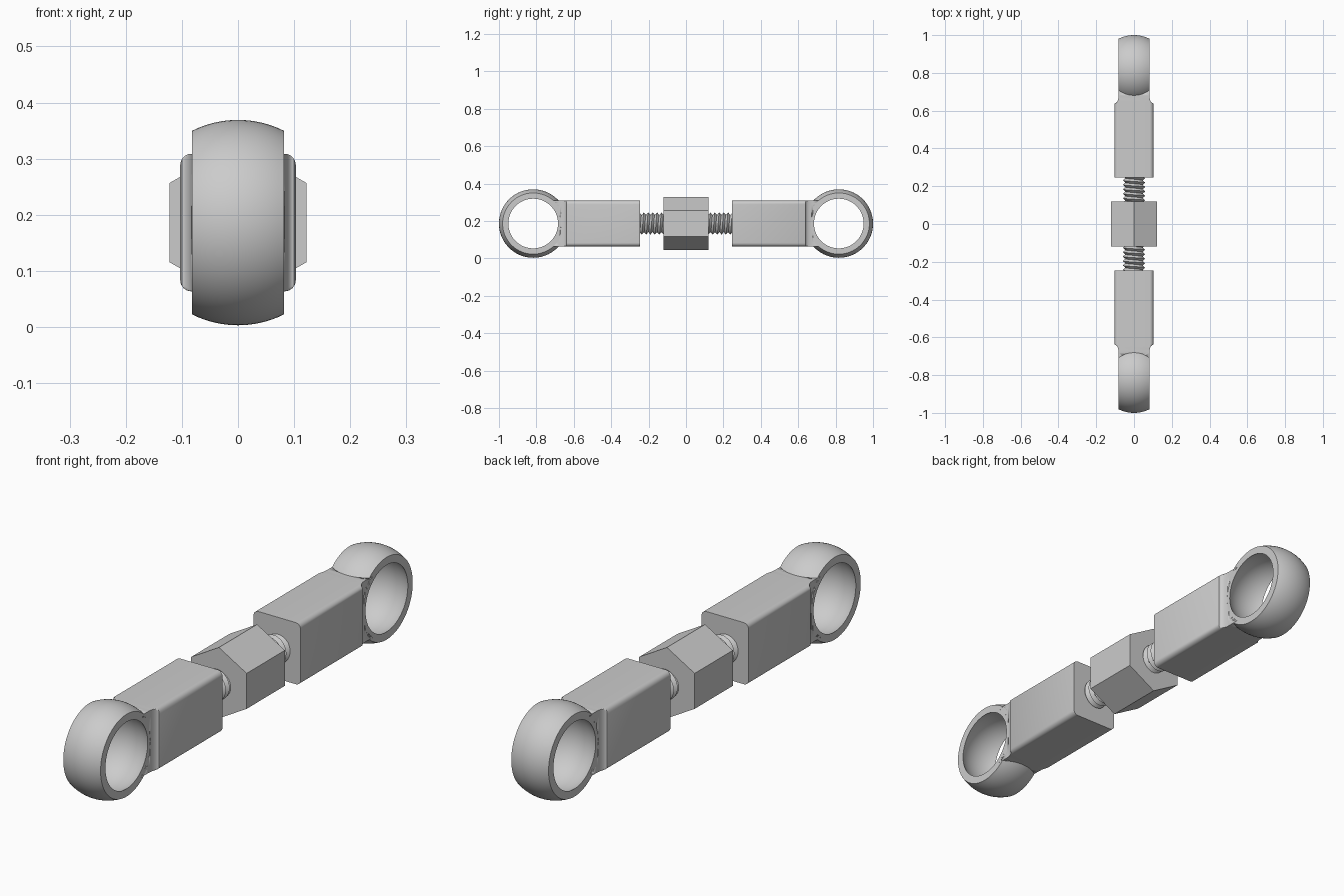
import bpy, bmesh, math
from mathutils import Matrix, Vector

cube = bpy.data.objects.get("Cube")
if cube:
    bpy.data.objects.remove(cube, do_unlink=True)

MID = 0.186          # height of the long axis
EYE_Y = 0.817        # distance of each eye from the middle
BALL = 0.183         # outer radius of the eye
HALF = 0.082         # half width of the eye and neck
BORE = 0.156         # radius of the concave seat

steel = bpy.data.materials.new("steel_grey")
steel.use_nodes = True
colour = (0.6, 0.6, 0.6, 1)
steel.diffuse_color = colour
steel.node_tree.nodes["Principled BSDF"].inputs["Base Color"].default_value = colour


def make(name, bm, turn=0.0):
    """Turn a bmesh about the vertical axis, then make a shaded object of it."""
    bmesh.ops.recalc_face_normals(bm, faces=bm.faces)
    place = Matrix.Translation((0, 0, MID)) @ Matrix.Rotation(turn, 4, "Z")
    bmesh.ops.transform(bm, matrix=place, verts=bm.verts)
    mesh = bpy.data.meshes.new(name)
    bm.to_mesh(mesh)
    bm.free()
    mesh.materials.append(steel)
    ob = bpy.data.objects.new(name, mesh)
    bpy.context.collection.objects.link(ob)
    bpy.ops.object.select_all(action="DESELECT")
    ob.select_set(True)
    bpy.context.view_layer.objects.active = ob
    bpy.ops.object.shade_smooth_by_angle(angle=math.radians(35))
    return ob


def loft(bm, rings, closed=False):
    """Skin a row of closed loops; cap the ends unless the row is closed."""
    loops = [[bm.verts.new(p) for p in ring] for ring in rings]
    n = len(loops[0])
    pairs = list(zip(loops, loops[1:])) + ([(loops[-1], loops[0])] if closed else [])
    for a, b in pairs:
        for i in range(n):
            j = (i + 1) % n
            bm.faces.new((a[i], a[j], b[j], b[i]))
    if not closed:
        bm.faces.new(loops[0])
        bm.faces.new(loops[-1])


def eye(name, turn):
    """Ring with a spherical outside and a concave spherical seat."""
    xs = [HALF * (i / 8 - 1) for i in range(17)]
    section = [(x, math.sqrt(BALL ** 2 - x * x)) for x in xs]
    section += [(x, math.sqrt(BORE ** 2 - x * x)) for x in reversed(xs)]
    rings = []
    for k in range(96):
        a = math.tau * k / 96
        rings.append([(x, EYE_Y + r * math.cos(a), r * math.sin(a)) for x, r in section])
    bm = bmesh.new()
    loft(bm, rings, closed=True)
    return make(name, bm, turn)


def shank(name, turn):
    """Rounded bar, narrowed by a hollow fillet to a neck that meets the eye."""
    wide, tall, r = 0.103, 0.1225, 0.02
    section = []
    for q, (sx, sz) in enumerate([(1, 1), (-1, 1), (-1, -1), (1, -1)]):
        for i in range(9):
            a = math.pi / 2 * (q + i / 8)
            section.append((sx * (wide - r) + r * math.cos(a),
                            sz * (tall - r) + r * math.sin(a)))
    stations = [(0.245, wide), (0.635, wide)]
    for i in range(9):
        a = math.pi / 2 * i / 8
        stations.append((0.68 - 0.04 * math.cos(a), 0.1 - (0.1 - HALF) * math.sin(a)))
    stations.append((0.74, HALF))
    bm = bmesh.new()
    loft(bm, [[(max(-w, min(w, x)), y, z) for x, z in section] for y, w in stations])
    ob = make(name, bm, turn)

    # Hollow the neck end so that it stops inside the wall of the eye
    ball = bmesh.new()
    bmesh.ops.create_uvsphere(ball, u_segments=64, v_segments=32, radius=0.17)
    bmesh.ops.translate(ball, verts=ball.verts, vec=Vector((0, EYE_Y, 0)))
    cutter = make("neck_cutter", ball, turn)
    cutter.hide_render = True
    mod = ob.modifiers.new("neck_cut", "BOOLEAN")
    mod.operation, mod.solver, mod.object = "DIFFERENCE", "EXACT", cutter
    bpy.context.view_layer.objects.active = ob
    bpy.ops.object.modifier_apply(modifier=mod.name)
    bpy.data.objects.remove(cutter, do_unlink=True)
    return ob


def threaded_rod(name, turn):
    """Screw thread: one helical ribbon of root and crest edges."""
    steps, pitch, start, turns = 40, 0.0235, 0.09, 8
    root, crest = [], []
    bm = bmesh.new()
    for k in range(steps * turns):
        a, y = math.tau * k / steps, start + pitch * k / steps
        for row, radius, shift in ((root, 0.046, 0), (crest, 0.059, pitch / 2)):
            row.append(bm.verts.new((radius * math.cos(a), y + shift, radius * math.sin(a))))
    for k in range(steps * turns - 1):
        bm.faces.new((root[k], root[k + 1], crest[k + 1], crest[k]))
        if k + steps + 1 < len(root):
            bm.faces.new((crest[k], crest[k + 1], root[k + steps + 1], root[k + steps]))
    return make(name, bm, turn)


# Matching halves, front and back
for side, turn in (("back", 0.0), ("front", math.pi)):
    eye(side + "_eye", turn)
    shank(side + "_shank", turn)
    threaded_rod(side + "_threaded_rod", turn)

# Hexagonal adjuster in the middle, with a corner pointing up
nut = bmesh.new()
hexagon = [math.pi / 2 + math.pi / 3 * i for i in range(6)]
loft(nut, [[(0.141 * math.cos(a), y, 0.141 * math.sin(a)) for a in hexagon]
           for y in (-0.12, 0.12)])
make("hex_adjuster", nut)
